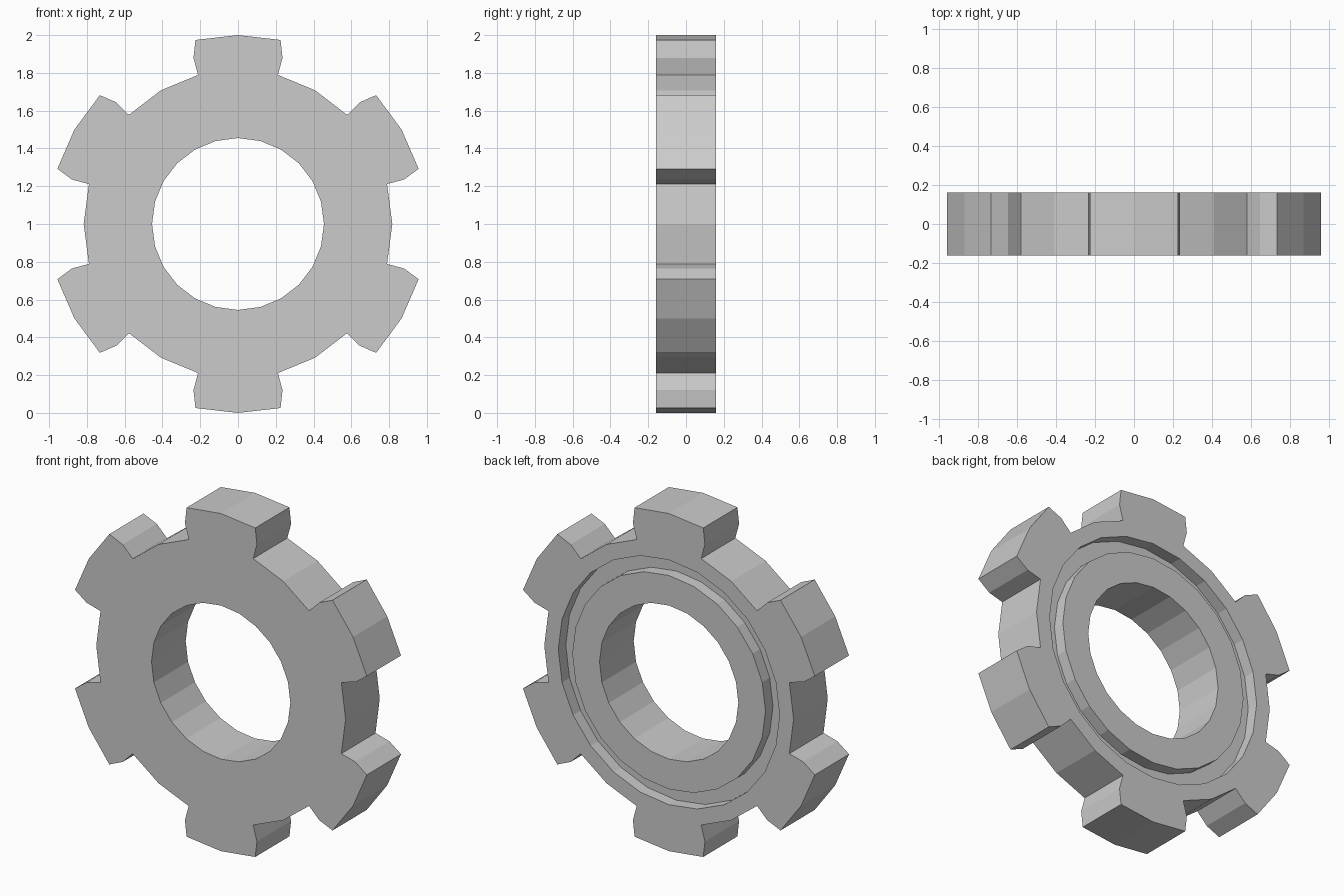
import bpy, bmesh
from math import sin, cos, radians

if "Cube" in bpy.data.objects:
    bpy.data.objects.remove(bpy.data.objects["Cube"])

FRONT, BACK, FLOOR = -0.16, 0.16, 0.09   # y levels: faces and groove floor

# One 60 degree sector of the outline: (angle from tooth centre, radius)
SECTOR = [(-15, .817), (-15, .911), (-13, 1.0), (0, 1.0),
          (13, 1.0), (15, .911), (15, .817), (30, .817)]
outline = [(a + 60 * k, r) for k in range(6) for a, r in SECTOR]


def circle(r, sides=24):
    return [(360 * i / sides, r) for i in range(sides)]


bm = bmesh.new()


def ring(points, y):
    return [bm.verts.new((r * sin(radians(a)), y, 1 + r * cos(radians(a))))
            for a, r in points]


def bridge(a, b):
    n = len(a)
    for i in range(n):
        j = (i + 1) % n
        bm.faces.new((a[i], a[j], b[j], b[i]))


def fill_between(a, b):
    edges = []
    for loop in (a, b):
        for i, v in enumerate(loop):
            w = loop[(i + 1) % len(loop)]
            edges.append(bm.edges.get((v, w)) or bm.edges.new((v, w)))
    bmesh.ops.triangle_fill(bm, edges=edges, use_beauty=True, normal=(0, 1, 0))


# Toothed rim and bore walls
rim_front, rim_back = ring(outline, FRONT), ring(outline, BACK)
bore_front, bore_back = ring(circle(.455), FRONT), ring(circle(.455), BACK)
bridge(rim_front, rim_back)
bridge(bore_front, bore_back)

# Ring groove in the back face
g_out, g_in = ring(circle(.725), BACK), ring(circle(.633), BACK)
f_out, f_in = ring(circle(.725), FLOOR), ring(circle(.633), FLOOR)
bridge(g_out, f_out)
bridge(f_out, f_in)
bridge(f_in, g_in)
bridge(g_in, bore_back)

# Flat front face and outer part of the back face
fill_between(rim_front, bore_front)
fill_between(rim_back, g_out)

bmesh.ops.recalc_face_normals(bm, faces=bm.faces)
mesh = bpy.data.meshes.new("gear_ring")
bm.to_mesh(mesh)
bm.free()
bpy.context.collection.objects.link(bpy.data.objects.new("gear_ring", mesh))
